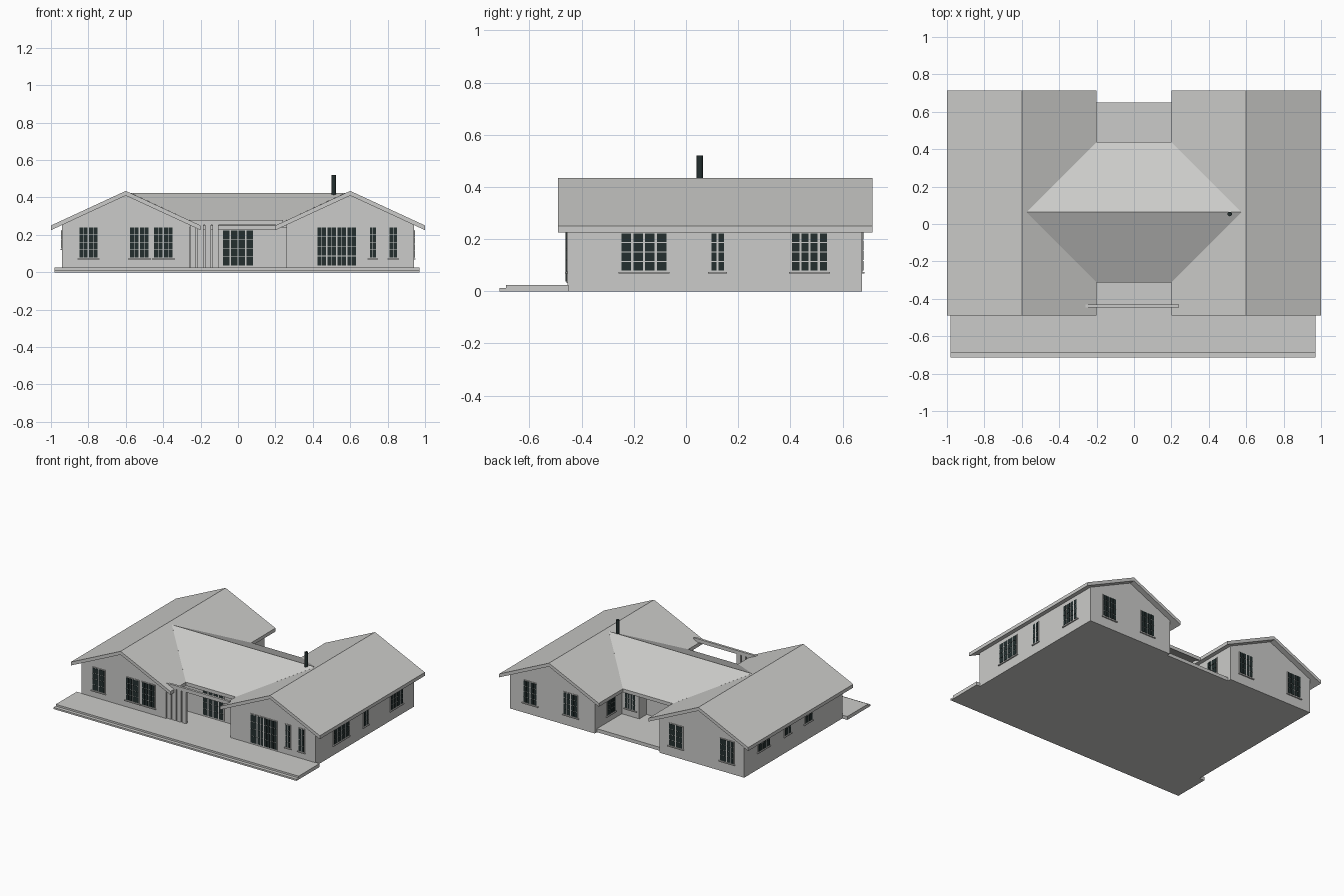
import bpy
import bmesh

if "Cube" in bpy.data.objects:
    bpy.data.objects.remove(bpy.data.objects["Cube"], do_unlink=True)


def material(name, colour):
    m = bpy.data.materials.new(name)
    m.use_nodes = True
    m.diffuse_color = (*colour, 1)
    m.node_tree.nodes["Principled BSDF"].inputs["Base Color"].default_value = (*colour, 1)
    return m


GREY = material("pale_grey", (0.6, 0.6, 0.585))
DARK = material("dark_glass", (0.017, 0.028, 0.028))


def finish(name, bm, mats):
    bmesh.ops.recalc_face_normals(bm, faces=bm.faces)
    me = bpy.data.meshes.new(name)
    bm.to_mesh(me)
    bm.free()
    for m in mats:
        me.materials.append(m)
    ob = bpy.data.objects.new(name, me)
    bpy.context.collection.objects.link(ob)
    return ob


def add_box(bm, lo, hi, slot=0):
    made = bmesh.ops.create_cube(bm, size=1)["verts"]
    for v in made:
        for i in range(3):
            v.co[i] = hi[i] if v.co[i] > 0 else lo[i]
    for f in {f for v in made for f in v.link_faces}:
        f.material_index = slot


def box(name, x, y, z):
    bm = bmesh.new()
    add_box(bm, (x[0], y[0], z[0]), (x[1], y[1], z[1]))
    return finish(name, bm, [GREY])


def prism(name, profile, y0, y1):
    """Extrude an x-z profile along y."""
    bm = bmesh.new()
    face = bm.faces.new([bm.verts.new((x, y0, z)) for x, z in profile])
    out = bmesh.ops.extrude_face_region(bm, geom=[face])["geom"]
    for v in out:
        if isinstance(v, bmesh.types.BMVert):
            v.co.y = y1
    return finish(name, bm, [GREY])


# Wall planes: axis index of the outward direction, its sign and position
FRONT, BACK = (1, -1, -0.455), (1, 1, 0.675)
RIGHT, LEFT = (0, 1, 0.94), (0, -1, -0.94)


def window(name, wall, u0, u1, z0, z1, leaves=2, cols=1, rows=4, sill=True):
    """Frame plate, grid of dark panes and a sill on a wall plane."""
    axis, sign, pos = wall
    bm = bmesh.new()

    def plate(a, b, c, d, depth, slot=0):
        out = sorted((pos, pos + sign * depth))
        if axis == 1:
            add_box(bm, (a, out[0], c), (b, out[1], d), slot)
        else:
            add_box(bm, (out[0], a, c), (out[1], b, d), slot)

    plate(u0 - 0.006, u1 + 0.006, z0 - 0.005, z1 + 0.005, 0.004)
    leaf = (u1 - u0 + 0.008) / leaves
    col = (leaf - 0.008 + 0.003) / cols
    row = (z1 - z0 + 0.003) / rows
    for i in range(leaves):
        for j in range(cols):
            a = u0 + i * leaf + j * col
            for k in range(rows):
                c = z0 + k * row
                plate(a, a + col - 0.003, c, c + row - 0.003, 0.006, 1)
    if sill:
        plate(u0 - 0.012, u1 + 0.012, z0 - 0.012, z0 - 0.006, 0.009)
    finish(name, bm, [GREY, DARK])


# Ground slabs and the front step
box("terrace", (-0.98, 0.97), (-0.69, -0.45), (0, 0.025))
box("terrace_step", (-0.98, 0.97), (-0.715, -0.69), (0, 0.012))
box("front_court_paving", (-0.27, 0.27), (-0.455, -0.27), (0, 0.025))
box("back_court_paving", (-0.27, 0.27), (0.27, 0.65), (0, 0.025))

# Gabled wings with overhanging roofs
RIDGE, EAVE, THICK = 0.435, 0.25, 0.025
SLOPE = (RIDGE - EAVE) / 0.4
for side, cx in (("right", 0.6), ("left", -0.6)):
    w = 0.34
    top = RIDGE - THICK - w * SLOPE
    prism(side + "_wing_walls",
          [(cx - w, 0), (cx + w, 0), (cx + w, top), (cx, RIDGE - THICK), (cx - w, top)],
          -0.455, 0.675)
    prism(side + "_wing_roof",
          [(cx - 0.4, EAVE), (cx, RIDGE), (cx + 0.4, EAVE),
           (cx + 0.4, EAVE - THICK), (cx, RIDGE - THICK), (cx - 0.4, EAVE - THICK)],
          -0.49, 0.715)

# Central hall between the wings
box("hall_walls", (-0.27, 0.27), (-0.28, 0.28), (0, 0.24))
box("hall_back_bay", (0.12, 0.27), (0.27, 0.365), (0, 0.25))

# Cross roof running into both wing roofs along the valleys
bm = bmesh.new()
layers = []
for drop in (0, THICK):
    layers.append([bm.verts.new((x, y, z - drop)) for x, y, z in (
        (-0.2, -0.312, EAVE), (0.2, -0.312, EAVE), (0.575, 0.063, 0.424),
        (0.2, 0.438, EAVE), (-0.2, 0.438, EAVE), (-0.575, 0.063, 0.424))])
for ring in layers:
    bm.faces.new([ring[i] for i in (0, 1, 2, 5)])
    bm.faces.new([ring[i] for i in (5, 2, 3, 4)])
for i in range(6):
    j = (i + 1) % 6
    bm.faces.new([layers[0][i], layers[0][j], layers[1][j], layers[1][i]])
finish("cross_roof", bm, [GREY])

# Entrance beam and its row of posts
box("entrance_beam", (-0.26, 0.24), (-0.447, -0.43), (0.253, 0.279))
for i in range(4):
    x = -0.24 + i * 0.04
    box(f"entrance_post_{i + 1}", (x - 0.016, x + 0.016), (-0.447, -0.43), (0.02, 0.255))

# Flue pipe
bpy.ops.mesh.primitive_cylinder_add(vertices=16, radius=0.012, depth=0.12,
                                    location=(0.512, 0.053, 0.46))
flue = bpy.context.object
flue.name = "flue_pipe"
flue.data.materials.append(DARK)
bpy.ops.object.shade_smooth_by_angle()

# Front windows and glazed doors
window("front_window_a", FRONT, -0.847, -0.752, 0.08, 0.24, 2, 2)
window("front_window_b", FRONT, -0.577, -0.478, 0.08, 0.24, 2, 2)
window("front_window_c", FRONT, -0.448, -0.35, 0.08, 0.24, 2, 2)
window("front_window_d", FRONT, 0.705, 0.737, 0.08, 0.24, 1, 2)
window("front_window_e", FRONT, 0.81, 0.85, 0.08, 0.24, 1, 2)
window("terrace_door", FRONT, 0.425, 0.63, 0.037, 0.24, 4, 2, 4, False)
window("hall_door", (1, -1, -0.28), -0.08, 0.08, 0.037, 0.222, 4, 1, 4, False)

# Side windows
window("right_window_a", RIGHT, -0.247, -0.075, 0.08, 0.222, 4)
window("right_window_b", RIGHT, 0.097, 0.145, 0.08, 0.222, 2)
window("right_window_c", RIGHT, 0.407, 0.54, 0.08, 0.222, 4)
window("left_window_a", LEFT, 0.39, 0.515, 0.13, 0.222, 3, 1, 2)
window("left_window_b", LEFT, 0.145, 0.21, 0.13, 0.222, 2, 1, 2)
window("left_window_c", LEFT, -0.1, -0.02, 0.13, 0.222, 2, 1, 2)

# Back windows
for n, (a, b) in enumerate(((0.725, 0.83), (0.4, 0.505), (-0.445, -0.34), (-0.855, -0.75))):
    window(f"back_window_{n + 1}", BACK, a, b, 0.08, 0.235, 2, 2)
window("bay_window", (1, 1, 0.365), 0.15, 0.23, 0.08, 0.222, 2, 2)
for name, sign in (("right", -1), ("left", 1)):
    window(name + "_court_window", (0, sign, -sign * 0.26), 0.445, 0.535, 0.08, 0.222, 2, 2)
